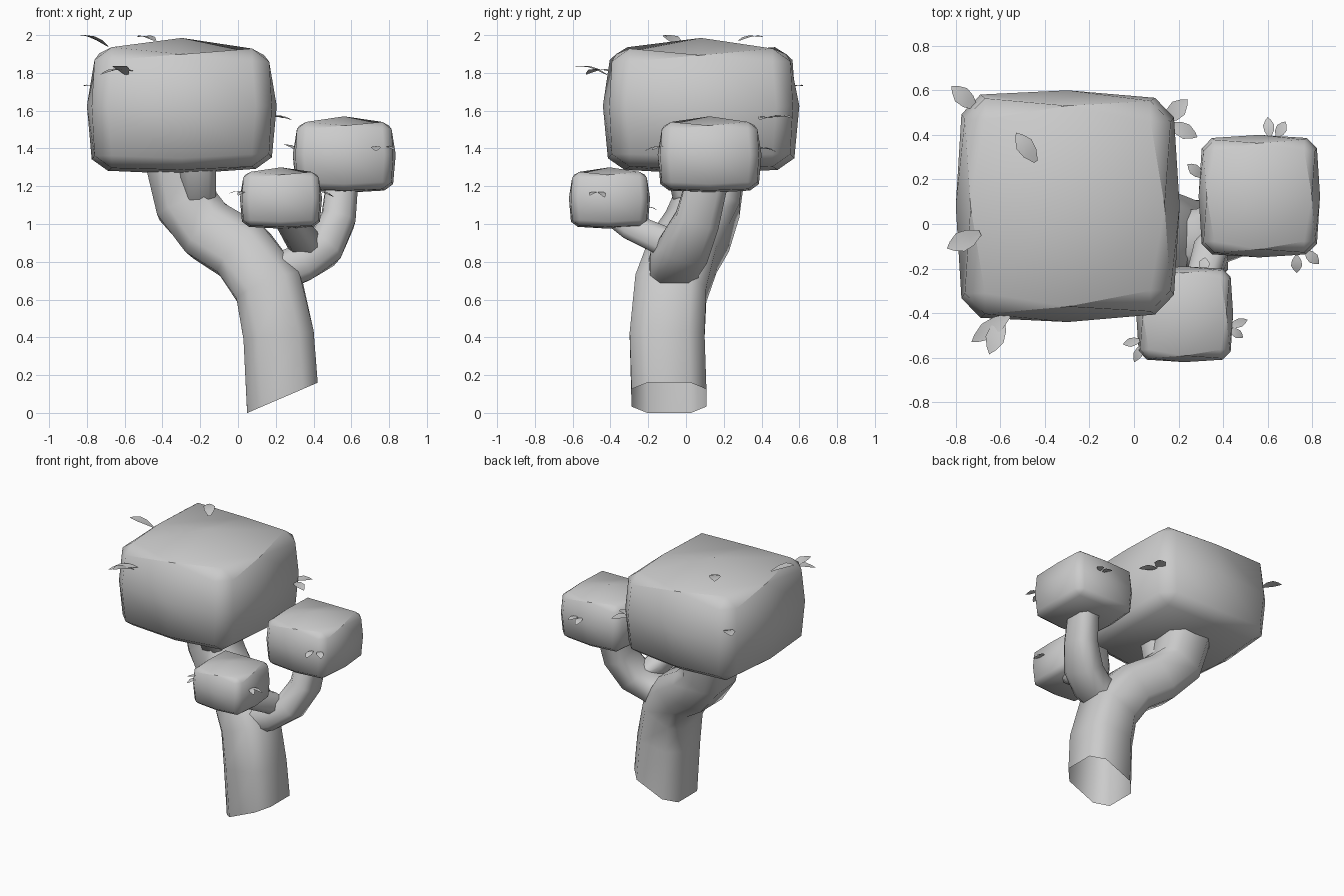
import bpy, bmesh, math
from mathutils import Vector

if "Cube" in bpy.data.objects:
    bpy.data.objects.remove(bpy.data.objects["Cube"])

grey = bpy.data.materials.new("plain_grey")
grey.use_nodes = True
COLOUR = (0.6, 0.6, 0.6, 1)
grey.diffuse_color = COLOUR
grey.node_tree.nodes["Principled BSDF"].inputs["Base Color"].default_value = COLOUR


def finish(bm, name):
    bmesh.ops.recalc_face_normals(bm, faces=bm.faces)
    mesh = bpy.data.meshes.new(name)
    bm.to_mesh(mesh)
    bm.free()
    mesh.materials.append(grey)
    mesh.shade_smooth()
    mesh.set_sharp_from_angle(angle=math.radians(85))
    obj = bpy.data.objects.new(name, mesh)
    bpy.context.collection.objects.link(obj)
    return obj


def foliage(name, low, high, taper=0):
    """Softly bulging block with chamfered edges, domed most on top."""
    low, high = Vector(low), Vector(high)
    centre, half = (low + high) / 2, (high - low) / 2
    bm = bmesh.new()
    bmesh.ops.create_cube(bm, size=2)
    bmesh.ops.subdivide_edges(bm, edges=bm.edges[:], cuts=1, use_grid_fill=True)
    rims = [e for e in bm.edges
            if sum(abs((e.verts[0].co[i] + e.verts[1].co[i]) / 2) > 0.9 for i in range(3)) == 2]
    for v in bm.verts:
        c = v.co.copy()
        bulge = (0.05, 0.05, 0.09 if c.z > 0 else 0.06)
        for i in range(3):
            v.co[i] = c[i] * (1 - bulge[i] * (c.length_squared - c[i] ** 2))
        v.co.y *= 1 - taper * c.x
        v.co.z *= 1 - taper * c.x
    bmesh.ops.bevel(bm, geom=rims, offset=0.17, offset_type='OFFSET',
                    segments=1, profile=0.5, affect='EDGES')
    for v in bm.verts:
        v.co = centre + v.co * half.x if half.x == half.y == half.z else centre + Vector(
            (v.co.x * half.x, v.co.y * half.y, v.co.z * half.z))
    return finish(bm, name)


def limb(name, path, side, aspect=1, slant=None):
    """Open tube of chamfered-square section through (x, y, z, radius) points."""
    bm = bmesh.new()
    pts = [Vector(p[:3]) for p in path]
    corner = math.radians(30)
    angles = [q * math.pi / 2 + s * corner for q in range(4) for s in (-1, 1)]
    rings = []
    for i, p in enumerate(pts):
        t = (pts[min(i + 1, len(pts) - 1)] - pts[max(i - 1, 0)]).normalized()
        v = (Vector(side) - t * t.dot(Vector(side))).normalized()
        u = v.cross(t)
        r = path[i][3] / math.cos(corner)
        rings.append([bm.verts.new(p + u * r * math.cos(a) + v * r * aspect * math.sin(a))
                      for a in angles])
    if slant:
        for v in rings[0]:
            v.co.z = (v.co.x - slant[0]) * slant[1]
    for a, b in zip(rings, rings[1:]):
        for k in range(8):
            bm.faces.new((a[k], a[(k + 1) % 8], b[(k + 1) % 8], b[k]))
    return finish(bm, name)


def leaf(name, base, tip, width):
    """Thin pointed leaf, folded along its middle and arched."""
    base, tip = Vector(base), Vector(tip)
    along = tip - base
    side = along.cross(Vector((0, 0, 1))).normalized() * width / 2
    bm = bmesh.new()
    rows = []
    for t, w in ((0, 0.25), (0.3, 0.85), (0.6, 1), (0.85, 0.5)):
        mid = base + along * t + Vector((0, 0, math.sin(t * math.pi) * along.length * 0.08))
        lift = Vector((0, 0, 0.05 * w * width))
        rows.append([bm.verts.new(q) for q in (mid - side * w + lift, mid, mid + side * w + lift)])
    for a, b in zip(rows, rows[1:]):
        for k in range(2):
            bm.faces.new((a[k], a[k + 1], b[k + 1], b[k]))
    end = bm.verts.new(tip)
    for k in range(2):
        bm.faces.new((rows[-1][k], rows[-1][k + 1], end))
    return finish(bm, name)


# Trunk curving into the main branch, with a slanted open foot
limb("trunk", [(0.235, -0.09, 0.09, 0.187), (0.215, -0.1, 0.41, 0.187),
               (0.165, -0.08, 0.66, 0.18), (0.03, -0.01, 0.85, 0.17),
               (-0.15, 0.06, 0.96, 0.165), (-0.27, 0.11, 1.1, 0.165),
               (-0.32, 0.135, 1.35, 0.175)], (0, 1, 0), 1.06, (0.05, 0.43))

# Side branches
limb("left_branch", [(0.2, -0.07, 0.74, 0.1), (0.33, -0.06, 0.79, 0.1),
                     (0.45, -0.01, 0.865, 0.1), (0.53, 0.06, 1.02, 0.09),
                     (0.555, 0.12, 1.25, 0.083)], (0, 1, 0), 1.3)
limb("front_branch", [(0.41, 0.0, 0.85, 0.045), (0.345, -0.12, 0.91, 0.078),
                      (0.295, -0.29, 0.985, 0.07), (0.23, -0.43, 1.09, 0.065)], (1, 0, 0))
limb("branch_stub", [(-0.2, 0.1, 1.12, 0.07), (-0.205, 0.01, 1.17, 0.088),
                     (-0.215, -0.02, 1.36, 0.1)], (1, 0, 0))

# Leaf blocks
foliage("large_foliage", (-0.8, -0.44, 1.265), (0.205, 0.6, 1.985), 0.015)
foliage("medium_foliage", (0.29, -0.15, 1.165), (0.835, 0.4, 1.57))
foliage("small_foliage", (0.01, -0.62, 0.975), (0.445, -0.19, 1.3))

# Loose leaves: base x, y, tip x, y, base z, tip z, width
LEAVES = {
    "large": [(-0.71, 0.52, -0.82, 0.62, 1.71, 1.73, 0.08), (-0.44, 0.28, -0.53, 0.41, 1.97, 1.99, 0.08),
              (-0.69, -0.04, -0.84, -0.11, 1.94, 2.0, 0.09), (-0.56, -0.41, -0.73, -0.53, 1.81, 1.79, 0.08),
              (-0.59, -0.42, -0.65, -0.585, 1.79, 1.835, 0.085), (0.14, 0.46, 0.24, 0.56, 1.56, 1.56, 0.08),
              (0.16, 0.45, 0.285, 0.39, 1.56, 1.55, 0.07)],
    "medium": [(0.61, 0.39, 0.6, 0.48, 1.4, 1.38, 0.05), (0.64, 0.39, 0.68, 0.46, 1.4, 1.39, 0.05),
               (0.31, 0.21, 0.24, 0.27, 1.39, 1.42, 0.05), (0.77, -0.12, 0.83, -0.18, 1.41, 1.39, 0.05),
               (0.73, -0.14, 0.73, -0.22, 1.41, 1.385, 0.05)],
    "small": [(0.43, -0.46, 0.51, -0.43, 1.17, 1.14, 0.04), (0.43, -0.47, 0.49, -0.51, 1.17, 1.15, 0.04),
              (0.03, -0.52, -0.05, -0.54, 1.17, 1.16, 0.04), (0.04, -0.54, 0.0, -0.62, 1.17, 1.15, 0.04),
              (0.31, -0.21, 0.32, -0.15, 1.09, 1.07, 0.05)],
}
for group, rows in LEAVES.items():
    for n, (bx, by, tx, ty, bz, tz, w) in enumerate(rows, 1):
        leaf(f"{group}_leaf_{n}", (bx, by, bz), (tx, ty, tz), w)
